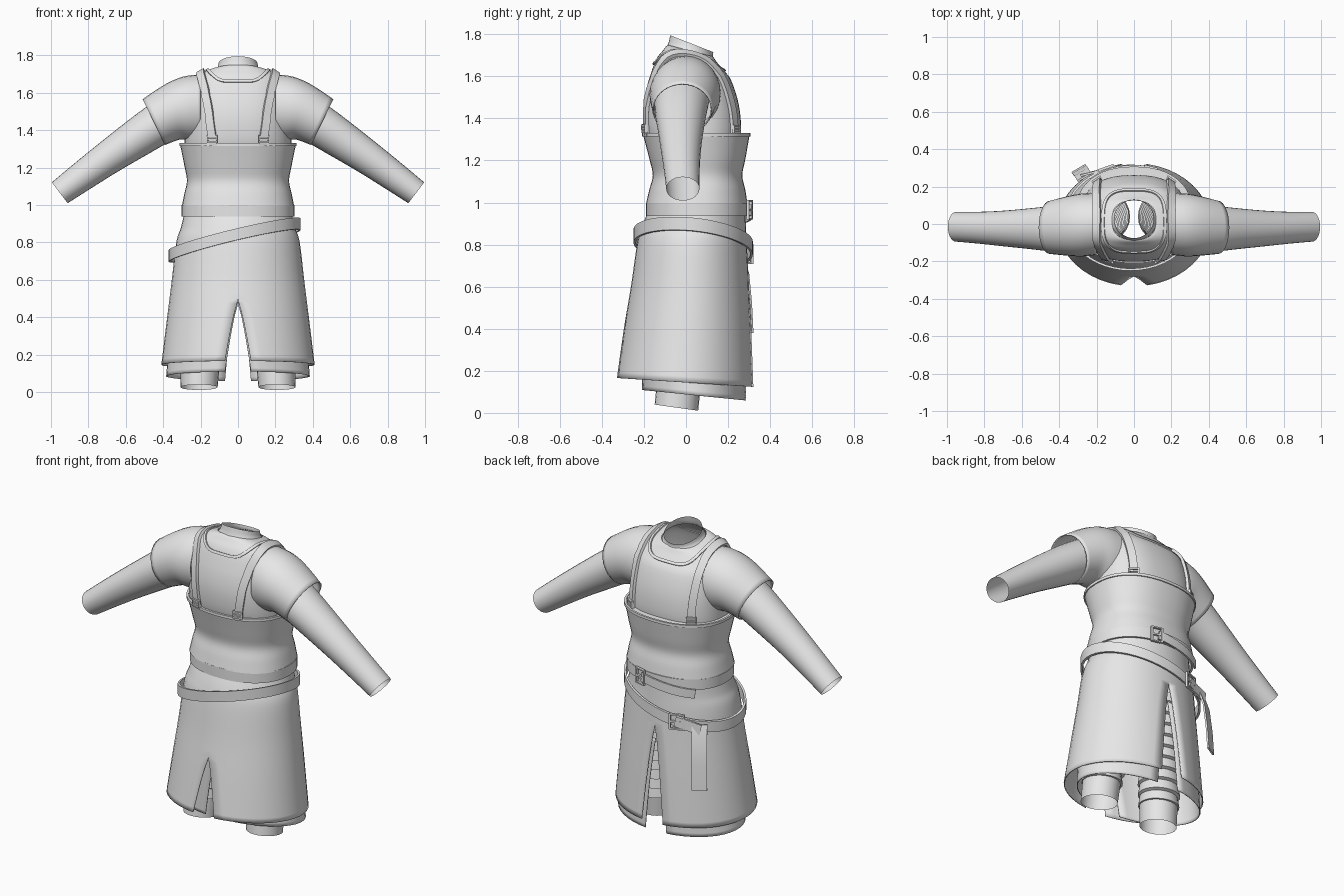
import bpy, bmesh, math
from mathutils import Vector
from mathutils.bvhtree import BVHTree

if "Cube" in bpy.data.objects:
    bpy.data.objects.remove(bpy.data.objects["Cube"])

cloth = bpy.data.materials.new("plain_grey")
cloth.diffuse_color = (0.8, 0.8, 0.8, 1)
cloth.use_nodes = True
cloth.node_tree.nodes["Principled BSDF"].inputs["Base Color"].default_value = cloth.diffuse_color


def finish(name, bm, angle=40, thick=0):
    bmesh.ops.remove_doubles(bm, verts=bm.verts, dist=0.0004)
    bmesh.ops.recalc_face_normals(bm, faces=bm.faces)
    me = bpy.data.meshes.new(name)
    bm.to_mesh(me)
    bm.free()
    me.materials.append(cloth)
    ob = bpy.data.objects.new(name, me)
    bpy.context.collection.objects.link(ob)
    bpy.ops.object.select_all(action='DESELECT')
    ob.select_set(True)
    bpy.context.view_layer.objects.active = ob
    bpy.ops.object.shade_smooth_by_angle(angle=math.radians(angle))
    if thick:
        m = ob.modifiers.new("thickness", 'SOLIDIFY')
        m.thickness = thick
    return ob


def add_grid(bm, rows, closed=True):
    vr = [[bm.verts.new(p) for p in r] for r in rows]
    n = len(rows[0])
    for a, b in zip(vr, vr[1:]):
        for i in range(n if closed else n - 1):
            j = (i + 1) % n
            bm.faces.new((a[i], a[j], b[j], b[i]))


def loft(name, rows, closed=True, angle=40, thick=0):
    bm = bmesh.new()
    add_grid(bm, rows, closed)
    return finish(name, bm, angle, thick)


def dense(rows, k=4):
    """Smoothly interpolate rows of numbers."""
    out = []
    for i in range(len(rows) - 1):
        p0, p1, p2 = rows[max(i - 1, 0)], rows[i], rows[i + 1]
        p3 = rows[min(i + 2, len(rows) - 1)]
        for s in range(k):
            t = s / k
            out.append([0.5 * (2 * b + (c - a) * t + (2 * a - 5 * b + 4 * c - d) * t * t
                        + (3 * b - a - 3 * c + d) * t ** 3)
                        for a, b, c, d in zip(p0, p1, p2, p3)])
    return out + [list(rows[-1])]


def ring(z, rx, yf, yb, slope=0, cx=0, n=2.0, count=40):
    """Horizontal rounded section between y front and y back."""
    cy, ry, pts = (yf + yb) / 2, (yb - yf) / 2, []
    for i in range(count):
        a = 2 * math.pi * i / count
        c, s = math.cos(a), math.sin(a)
        x = math.copysign(abs(c) ** (2 / n), c) * rx
        y = math.copysign(abs(s) ** (2 / n), s) * ry
        pts.append((cx + x, cy + y, z + slope * y))
    return pts


def ribbon(name, pts, normals, w, t, loop=False):
    """Flat strap swept along points, facing the normals."""
    pts = [Vector(p) for p in pts]
    rows, m = [], len(pts)
    for i, p in enumerate(pts):
        a = pts[(i - 1) % m] if loop else pts[max(i - 1, 0)]
        b = pts[(i + 1) % m] if loop else pts[min(i + 1, m - 1)]
        nr = Vector(normals[i]).normalized()
        side = (b - a).cross(nr).normalized() * w / 2
        up = nr * t / 2
        rows.append([p - side - up, p + side - up, p + side + up, p - side + up])
    if loop:
        rows.append(rows[0])
    bm = bmesh.new()
    add_grid(bm, rows)
    if not loop:
        bm.verts.ensure_lookup_table()
        bm.faces.new(bm.verts[:4])
        bm.faces.new(bm.verts[-4:])
    return finish(name, bm)


def buckle(name, centre, normal, w, h):
    c, n = Vector(centre), Vector(normal).normalized()
    r = Vector((0, 0, 1)).cross(n).normalized() * w / 2
    u = Vector((0, 0, h / 2))
    ribbon(name, [c - r - u, c + r - u, c + r + u, c - r + u], [n] * 4, 0.013, 0.014, True)
    ribbon(name + "_pin", [c - r, c + r], [n, n], 0.01, 0.012)


# upper torso
torso_rows = [(1.28, .285, -.18, .255), (1.36, .285, -.198, .262), (1.47, .28, -.2, .25),
              (1.58, .268, -.178, .215), (1.66, .243, -.142, .168), (1.695, .205, -.112, .145),
              (1.715, .15, -.095, .133), (1.722, .118, -.085, .125)]
torso = loft("shirt_body", [ring(*r, slope=-.25 * max(0, (r[0] - 1.6) / .12), n=2.5)
                            for r in dense(torso_rows)])
bvh = BVHTree.FromObject(torso, bpy.context.evaluated_depsgraph_get())


def outward(p, n):
    return n if n.dot(p - Vector((0, .03, 1.45))) > 0 else -n


# neck collar, open at the top and leaning back
loft("neck_collar", [ring(*r) for r in dense([(1.715, .122, -.09, .13, -.25),
     (1.732, .11, -.082, .128, -.3), (1.755, .105, -.075, .13, -.39)], 3)])

# neckline trim lying on the shirt
pts, nrm = [], []
for x, y, z in ring(2, .165, -.15, .18, n=3.2, count=36):
    loc, n, _, _ = bvh.ray_cast(Vector((x, y, 2)), Vector((0, 0, -1)))
    if loc:
        n = outward(loc, n)
        pts.append(loc + n * .002)
        nrm.append(n)
ribbon("neckline_trim", pts, nrm, .016, .012, True)

# shoulder straps
strap = [(.14, -.22, 1.31), (.155, -.22, 1.42), (.172, -.205, 1.53), (.19, -.175, 1.62),
         (.205, -.12, 1.69), (.21, -.04, 1.73), (.212, .05, 1.73), (.212, .12, 1.69),
         (.21, .18, 1.61), (.207, .215, 1.52), (.203, .235, 1.42), (.2, .24, 1.31)]
for sx, side in ((1, "right"), (-1, "left")):
    pts, nrm = [], []
    for p in dense(strap, 3):
        loc, n, _, _ = bvh.find_nearest(Vector((p[0] * sx, p[1], p[2])))
        n = outward(loc, n)
        pts.append(loc + n * .009)
        nrm.append(n)
    ribbon("shoulder_strap_" + side, pts, nrm, .044, .016)
    for end, nm in ((1, "front"), (-2, "back")):
        buckle(f"strap_clip_{nm}_{side}", pts[end] + nrm[end] * .01 + Vector((0, 0, .01)),
               nrm[end], .05, .03)


def arm_ring(sx, x, y, z, a, b, tilt):
    """Section of a sleeve: a across, b in depth, tilted downwards."""
    t = math.radians(tilt)
    out = []
    for i in range(28):
        q = 2 * math.pi * i / 28
        u = a * math.cos(q)
        out.append((sx * (x + u * math.sin(t)), y + b * math.sin(q), z + u * math.cos(t)))
    return out


# short sleeves over long sleeves
short = [(.2, .0, 1.52, .178, .165, 0), (.275, -.005, 1.515, .172, .168, 6),
         (.348, -.01, 1.498, .153, .16, 15), (.45, -.018, 1.443, .136, .142, 26)]
long = [(.33, -.02, 1.485, .12, .13, 30), (.438, -.025, 1.424, .112, .122, 35),
        (.565, -.025, 1.34, .102, .108, 37), (.7, -.024, 1.248, .09, .095, 37),
        (.83, -.02, 1.155, .08, .085, 37), (.953, -.015, 1.065, .07, .079, 37)]
for sx, side in ((1, "right"), (-1, "left")):
    loft("short_sleeve_" + side, [arm_ring(sx, *r) for r in dense(short)], thick=.006)
    loft("long_sleeve_" + side, [arm_ring(sx, *r) for r in dense(long, 3)])

# corset with a folded top rim
corset = dense([(.995, .3, -.19, .292), (1.06, .287, -.175, .282), (1.13, .273, -.158, .268),
                (1.21, .287, -.175, .283), (1.325, .31, -.205, .303)])
loft("corset", [ring(*r, n=2.3) for r in corset + [(1.327, .28, -.18, .255)]])


def band(name, z, h, rx, yf, yb, tilt=(0, 0), cx=0, t=.012, n=2.2):
    rows = []
    for dz, d in ((-h / 2, t), (-h / 2, 0), (h / 2, 0), (h / 2, t), (-h / 2, t)):
        rows.append([(x, y, q + tilt[0] * x + tilt[1] * y)
                     for x, y, q in ring(z + dz, rx - d, yf + d, yb - d, cx=cx, n=n, count=48)])
    loft(name, rows)


band("corset_rim", 1.322, .016, .314, -.209, .307, n=2.3)
band("waist_belt", .968, .062, .302, -.19, .297)
band("hip_belt", .82, .062, .353, -.25, .318, (.24, -.1), -.018, n=2.0)

# waist belt buckle and loose end
buckle("waist_buckle", (.09, .302, .965), (.25, 1, 0), .06, .085)
pts, nrm = [], []
for i in range(9):
    x = .08 - .31 * i / 8
    y = .055 + .255 * (1 - (abs(x) / .315) ** 2.2) ** (1 / 2.2)
    pts.append((x, y, .965 - .045 * i / 8))
    nrm.append((x * 2.2, 1, 0))
ribbon("waist_belt_end", pts, nrm, .052, .01)

# hip belt buckle and hanging end
buckle("hip_buckle", (-.15, .3, .755), (-.35, 1, 0), .08, .085)
ribbon("hip_belt_flap", [(-.14, .303, .757), (-.21, .278, .74), (-.28, .262, .725)],
       [(-.35, 1, 0), (-.45, 1, 0), (-.55, 1, 0)], .06, .012)
ribbon("hip_belt_tail", [(-.265, .25, .75), (-.28, .275, .66), (-.29, .288, .52), (-.295, .295, .38)],
       [(-.5, .85, .1)] * 4, .085, .01)


def split_skirt(name, rows, front_top, back_top, width, thick):
    """Two half shells that join above the front and back slits."""
    bm = bmesh.new()
    low = rows[-1][0]
    for sx in (1, -1):
        grid = []
        for z, rx, yf, yb, sl in rows:
            def gap(top):
                f = max(0, (top - z) / (top - low))
                return math.asin(width * f ** .75 / rx)
            a, b = gap(front_top), math.pi - gap(back_top)
            cy, ry = (yf + yb) / 2, (yb - yf) / 2
            line = []
            for i in range(21):
                q = a + (b - a) * i / 20
                y = cy - ry * math.cos(q)
                line.append((sx * rx * math.sin(q), y, z + sl * y))
            grid.append(line)
        add_grid(bm, grid, False)
    finish(name, bm, 50, thick)


# outer skirt and shorter-flared under skirt
split_skirt("outer_skirt", dense([(.96, .287, -.178, .282, 0), (.88, .305, -.212, .285, 0),
            (.8, .33, -.233, .289, 0), (.6, .354, -.262, .3, 0), (.4, .379, -.295, .312, -.02),
            (.145, .41, -.333, .325, -.065)], 6), .48, .68, .07, .006)
split_skirt("under_skirt", dense([(.6, .335, -.21, .27, 0), (.35, .362, -.215, .285, -.04),
            (.088, .384, -.213, .29, -.1)], 8), .46, .66, .07, .005)

# trouser legs with wrapped bands
for sx, side in ((1, "right"), (-1, "left")):
    rows = []
    for i in range(10):
        z0 = .14 + i * .062
        for z, r in ((z0, .112 + i * .003), (z0 + .055, .104 + i * .003)):
            cx, cy = sx * (.2 - .04 * i / 9), -.03 + .07 * i / 9
            rows.append(ring(z, r, cy - r, cy + r, -.1, cx, count=24))
    cuffs = [ring(.025, .099, -.149, .058, -.14, sx * .208, count=24),
             ring(.14, .104, -.138, .07, -.1, sx * .202, count=24)]
    loft("trouser_leg_" + side, cuffs + rows, angle=30)
